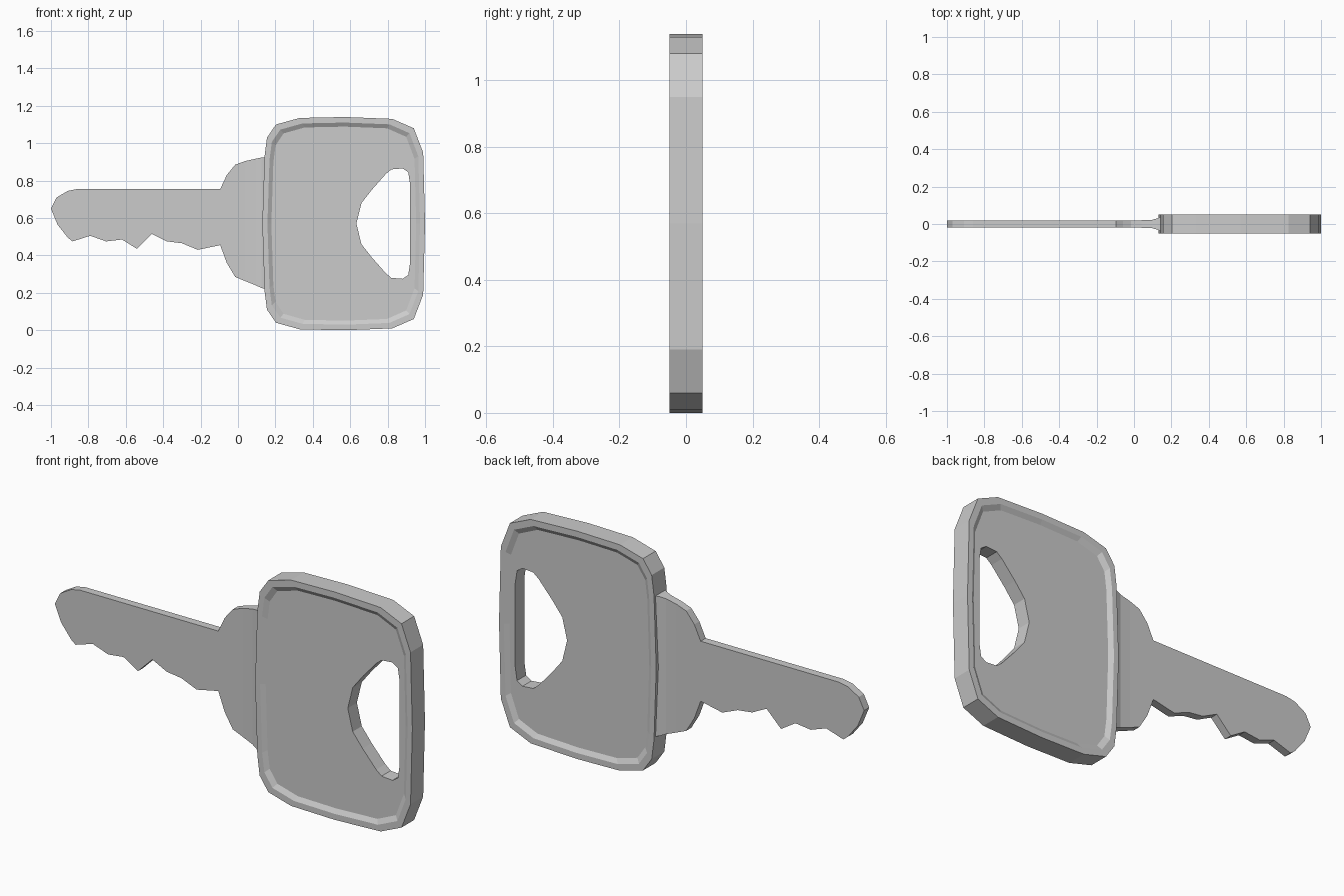
import bpy, bmesh

if "Cube" in bpy.data.objects:
    bpy.data.objects.remove(bpy.data.objects["Cube"])

MID = 0.57   # height of the head's mirror line
CX = 0.57    # head centre in x


def finish(bm, name):
    bmesh.ops.remove_doubles(bm, verts=bm.verts[:], dist=1e-4)
    bmesh.ops.recalc_face_normals(bm, faces=bm.faces[:])
    mesh = bpy.data.meshes.new(name)
    bm.to_mesh(mesh)
    bm.free()
    obj = bpy.data.objects.new(name, mesh)
    bpy.context.collection.objects.link(obj)
    return obj


def mirrored(half):
    """Close an upper half outline by reflecting it below MID."""
    low = [(x, 2 * MID - z) for x, z in reversed(half) if abs(z - MID) > 1e-4]
    return half + low


def ring(bm, pts, y, sx=1.0, sz=1.0):
    return [bm.verts.new((CX + (x - CX) * sx, y, MID + (z - MID) * sz)) for x, z in pts]


def bridge(bm, a, b):
    n = len(a)
    for i in range(n):
        j = (i + 1) % n
        bm.faces.new((a[i], a[j], b[j], b[i]))


def loop_edges(bm, r):
    return [bm.edges.get((r[i - 1], r[i])) or bm.edges.new((r[i - 1], r[i]))
            for i in range(len(r))]


# Head: raised rim, recessed plate on both sides, through hole
outline = mirrored([(0.13, MID), (0.142, 0.93), (0.155, 1.03), (0.203, 1.10),
                    (0.33, 1.135), (0.57, 1.14), (0.825, 1.13), (0.94, 1.08),
                    (0.99, 0.95), (1.0, MID)])
hole = mirrored([(0.633, MID), (0.66, 0.68), (0.715, 0.75), (0.79, 0.835),
                 (0.82, 0.86), (0.88, 0.865), (0.91, 0.845), (0.92, 0.78)])
bm = bmesh.new()
outer, inner = [], []
for s in (-1, 1):
    rim = ring(bm, outline, s * 0.05)
    lip = ring(bm, outline, s * 0.05, 0.938, 0.948)
    plate = ring(bm, outline, s * 0.036, 0.89, 0.91)
    cut = ring(bm, hole, s * 0.036)
    bridge(bm, rim, lip)
    bridge(bm, lip, plate)
    bmesh.ops.triangle_fill(bm, use_beauty=True, normal=(0, s, 0),
                            edges=loop_edges(bm, plate) + loop_edges(bm, cut))
    outer.append(rim)
    inner.append(cut)
bridge(bm, *outer)
bridge(bm, *inner)
finish(bm, "key_head")

# Blade: extruded tooth profile, open where it meets the neck
T = 0.02
blade = [(-0.095, 0.455), (-0.215, 0.43), (-0.30, 0.465), (-0.38, 0.475),
         (-0.46, 0.515), (-0.54, 0.435), (-0.62, 0.485), (-0.705, 0.475),
         (-0.79, 0.505), (-0.885, 0.475), (-0.91, 0.495), (-0.965, 0.565),
         (-1.0, 0.65), (-0.97, 0.71), (-0.91, 0.745), (-0.86, 0.755),
         (-0.095, 0.755)]
bm = bmesh.new()
front, back = [[bm.verts.new((x, y, z)) for x, z in blade] for y in (-T, T)]
bm.faces.new(front)
bm.faces.new(back)
for i in range(len(blade) - 1):
    bm.faces.new((front[i], front[i + 1], back[i + 1], back[i]))

# Neck: widening sections (x, bottom, top, half thickness) flaring into the head
sections = [(-0.095, 0.455, 0.755, T), (-0.06, 0.36, 0.83, T),
            (-0.015, 0.285, 0.885, T), (0.04, 0.262, 0.905, T),
            (0.095, 0.24, 0.917, 0.022), (0.125, 0.226, 0.923, 0.03),
            (0.15, 0.22, 0.926, 0.043)]
prev = None
for x, lo, hi, t in sections:
    cur = [bm.verts.new(p) for p in ((x, -t, lo), (x, t, lo), (x, t, hi), (x, -t, hi))]
    if prev:
        bridge(bm, prev, cur)
    prev = cur
finish(bm, "key_blade_and_neck")
